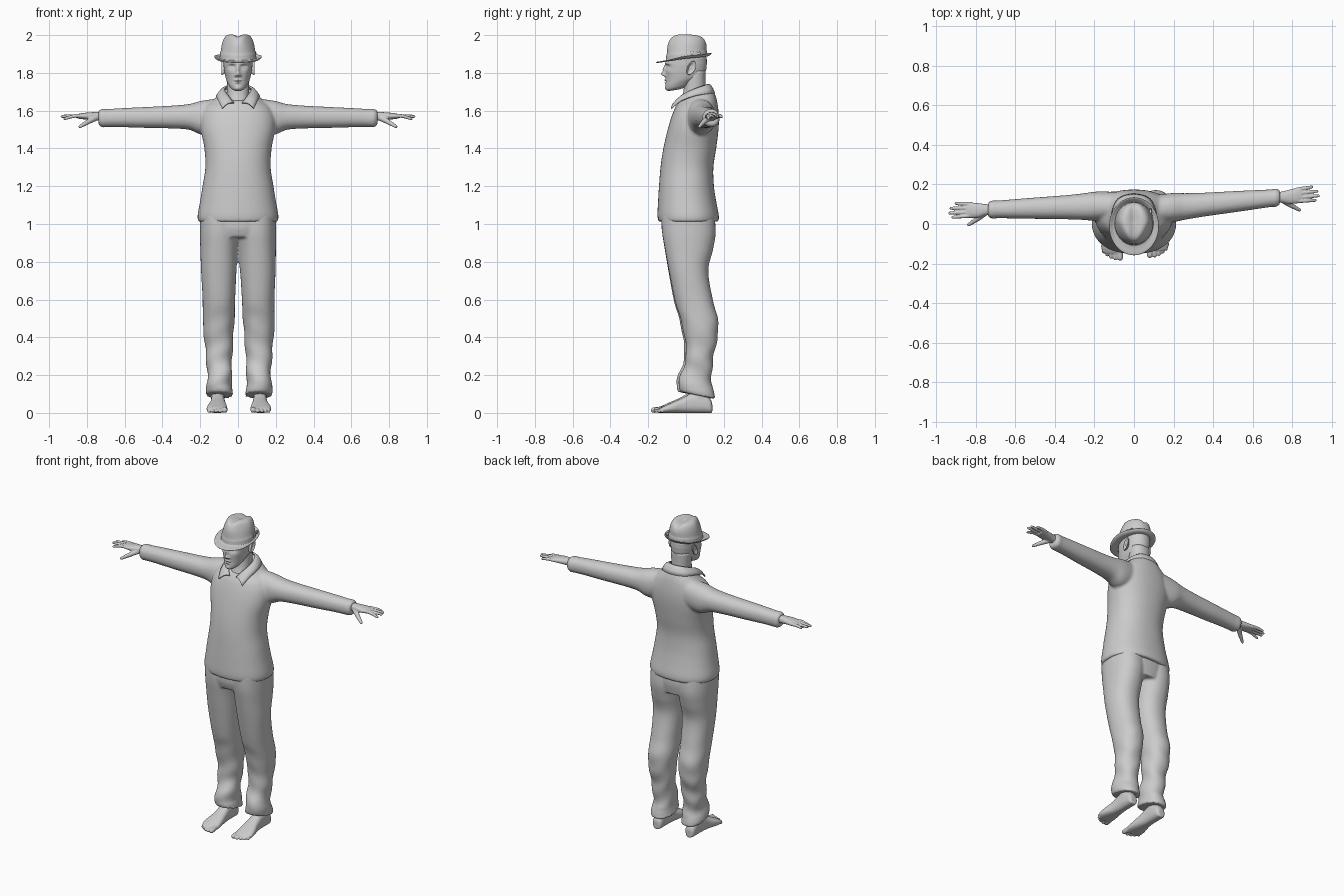
import bpy, bmesh, math
from mathutils import Vector


def spline(rows, steps):
    """Catmull-Rom interpolation through rows of numbers."""
    out = []
    for i in range(len(rows) - 1):
        p1, p2 = rows[i], rows[i + 1]
        p0 = rows[i - 1] if i else p1
        p3 = rows[i + 2] if i + 2 < len(rows) else p2
        for s in range(steps):
            t = s / steps
            out.append([0.5 * (2 * b + (c - a) * t + (2 * a - 5 * b + 4 * c - d) * t * t
                        + (3 * b - a - 3 * c + d) * t ** 3) for a, b, c, d in zip(p0, p1, p2, p3)])
    return out + [list(rows[-1])]


# Rings are (centre, half-axis U, half-axis V) flattened to nine numbers
def ring_z(yf, yb, hw, zf, zb, xc=0.0):
    return (xc, (yf + yb) / 2, (zf + zb) / 2, hw, 0, 0, 0, (yb - yf) / 2, (zb - zf) / 2)


def ring_x(x, y, z, ry, rz):
    return (x, y, z, 0, ry, 0, 0, 0, rz)


def ring_y(y, x, hw, top, low=0.0):
    return (x, y, (top + low) / 2, hw, 0, 0, 0, 0, (top - low) / 2)


def loft(bm, rings, seg=32, steps=5, n=2.2):
    def sp(v):
        return math.copysign(abs(v) ** (2 / n), v)
    loops = []
    for r in spline(rings, steps):
        c, u, v = Vector(r[:3]), Vector(r[3:6]), Vector(r[6:])
        angles = [2 * math.pi * k / seg for k in range(seg)]
        loops.append([bm.verts.new(c + u * sp(math.cos(a)) + v * sp(math.sin(a))) for a in angles])
    for a, b in zip(loops, loops[1:]):
        for k in range(seg):
            bm.faces.new((a[k], a[(k + 1) % seg], b[(k + 1) % seg], b[k]))
    bm.faces.new(loops[0])
    bm.faces.new(loops[-1])


def tube(bm, pts, radii):
    """Round-ended finger through the points."""
    pts = [Vector(p) for p in pts]
    d = (pts[-1] - pts[0]).normalized()
    u = d.cross(Vector((0.1, 0.2, 1))).normalized()
    v = d.cross(u)
    rings = [(*p, *(u * r), *(v * r)) for p, r in zip(pts, radii)]
    tip, r = pts[-1], radii[-1]
    rings += [(*(tip + d * r * 0.6), *(u * r * 0.75), *(v * r * 0.75)),
              (*(tip + d * r), *(u * r * 0.2), *(v * r * 0.2))]
    loft(bm, rings, 14, 3, 2)


def finish(name, bm, voxel=0, smooth=3, subsurf=0):
    bmesh.ops.recalc_face_normals(bm, faces=bm.faces[:])
    me = bpy.data.meshes.new(name)
    bm.to_mesh(me)
    bm.free()
    me.polygons.foreach_set("use_smooth", [True] * len(me.polygons))
    ob = bpy.data.objects.new(name, me)
    bpy.context.collection.objects.link(ob)
    if voxel:
        m = ob.modifiers.new("merge", 'REMESH')
        m.mode, m.voxel_size, m.use_smooth_shade = 'VOXEL', voxel, True
        m = ob.modifiers.new("soften", 'SMOOTH')
        m.factor, m.iterations = 0.5, smooth
    if subsurf:
        m = ob.modifiers.new("subdivide", 'SUBSURF')
        m.levels = m.render_levels = subsurf
    return ob


def arm_y(x):
    """Depth of the arm axis: the whole pose is turned a little."""
    return 0.088 + (0.096 if x > 0 else -0.032) * (abs(x) - 0.25)


# Shirt: torso and both sleeves merged
bm = bmesh.new()
loft(bm, [ring_z(*r) for r in [
    (-.146, .172, .211, 1.012, 1.012), (-.151, .174, .214, 1.045, 1.045), (-.148, .16, .201, 1.12, 1.12),
    (-.143, .148, .188, 1.2, 1.2), (-.135, .145, .173, 1.3, 1.3), (-.12, .16, .178, 1.4, 1.4),
    (-.097, .172, .197, 1.5, 1.5), (-.076, .174, .195, 1.57, 1.57), (-.058, .168, .17, 1.615, 1.63),
    (-.045, .158, .13, 1.635, 1.675), (-.035, .142, .098, 1.65, 1.71), (-.02, .12, .072, 1.655, 1.73)]],
    48, 6, 2.25)
for s in (1, -1):
    loft(bm, [ring_x(s * x, arm_y(s * x), z, ry, rz) for x, z, ry, rz in [
        (.10, 1.575, .07, .09), (.19, 1.563, .074, .09), (.26, 1.567, .067, .068), (.36, 1.566, .06, .06),
        (.5, 1.564, .054, .055), (.62, 1.563, .048, .05), (.69, 1.561, .045, .048), (.722, 1.561, .046, .049),
        (.724, 1.562, .038, .042), (.738, 1.562, .037, .041)]], 32, 6)
finish("shirt", bm, 0.008, 5)

# Collar: folded strip round the neck, with two points at the front
half = [(.022, -.052, 1.64, .084, -.078, 1.612), (.05, -.022, 1.676, .102, -.03, 1.65),
        (.07, .035, 1.708, .112, .045, 1.678), (.052, .098, 1.732, .08, .125, 1.69),
        (0, .118, 1.738, 0, .15, 1.692)]
path = half + [(-a, b, c, -d, e, f) for a, b, c, d, e, f in half[-2::-1]]
bm = bmesh.new()
rows = []
for p in spline(path, 5):
    a, b = Vector(p[:3]), Vector(p[3:])
    rows.append([bm.verts.new(a.lerp(b, t / 4) + Vector((0, 0, .012 * math.sin(math.pi * t / 4)))) for t in range(5)])
for a, b in zip(rows, rows[1:]):
    for k in range(4):
        bm.faces.new((a[k], a[k + 1], b[k + 1], b[k]))
collar = finish("collar", bm)
m = collar.modifiers.new("thickness", 'SOLIDIFY')
m.thickness, m.offset = 0.008, 0

# Trousers: hips and two legs, right leg set slightly back and outward
bm = bmesh.new()
loft(bm, [ring_z(-.115, .145, .17, .93, .91), ring_z(-.13, .156, .2, .98, .98), ring_z(-.13, .15, .2, 1.05, 1.05)], 40)
for s in (1, -1):
    rings = []
    for xin, xout, yf, yb, zf, zb in [
            (.03, .172, -.032, .155, .112, .074), (.035, .176, -.038, .15, .14, .1), (.04, .168, -.03, .135, .2, .18),
            (.036, .174, .0, .147, .29, .3), (.03, .184, -.008, .167, .4, .4), (.022, .19, -.03, .17, .5, .49),
            (.018, .19, -.06, .142, .6, .6), (.01, .197, -.09, .118, .75, .75), (.002, .2, -.112, .142, .87, .86),
            (-.008, .202, -.127, .157, .96, .95), (-.01, .2, -.13, .15, 1.05, 1.05)]:
        k = max(0, .95 - zf)
        dy = k * (0 if s > 0 else -.015)
        rings.append(ring_z(yf + dy, yb + dy, (xout - xin) / 2, zf, zb, s * (xin + xout) / 2 + .008 * k))
    first = len(bm.verts)
    loft(bm, rings, 40, 7)
    bm.verts.ensure_lookup_table()
    # soft cloth folds, strongest at shin and hem
    for v in bm.verts[first:]:
        x, y, z = v.co
        w = .0035 * max(0, min(1, (.62 - z) * 3)) * (1 if z > .14 else .3)
        v.co.y += w * math.sin(48 * z + 22 * x * s)
        v.co.x += w * math.sin(40 * z + 25 * y + s)
finish("trousers", bm, 0.008, 3)

# Feet: sole-flat body, ankle and five toes
for s, name in ((1, "right_foot"), (-1, "left_foot")):
    bm = bmesh.new()
    ox, oy = (.117, .002) if s > 0 else (-.107, -.012)
    loft(bm, [ring_y(y + oy, ox + s * x, hw, top) for y, x, hw, top in [
        (.137, 0, .018, .05), (.125, 0, .031, .075), (.085, 0, .036, .105), (.03, 0, .037, .105),
        (-.02, 0, .042, .08), (-.07, .003, .052, .058), (-.11, .004, .055, .04), (-.135, .0, .045, .028)]], 28, 4, 2.5)
    loft(bm, [ring_z(oy + .02, oy + .125, .035, .04, .04, ox), ring_z(oy + .025, oy + .12, .036, .17, .17, ox)], 24)
    for x, y, r in [(-.036, -.16, .0145), (-.012, -.162, .010), (.009, -.155, .0095), (.028, -.144, .009), (.045, -.128, .009)]:
        tube(bm, [(ox + s * x * .95, oy - .09, .024), (ox + s * x, oy - .125, .019), (ox + s * x * 1.03, oy + y, r)], [.011, r, r])
    finish(name, bm, 0.004, 3)

# Hands: palm, four fingers, thumb pointing forward and down
for s, name in ((1, "right_hand"), (-1, "left_hand")):
    bm = bmesh.new()

    def at(x, v, z):
        return (s * x, arm_y(s * x) - v, z)
    loft(bm, [ring_x(*at(x, v, z), ry, rz) for x, v, z, ry, rz in [
        (.70, 0, 1.568, .028, .025), (.745, 0, 1.57, .028, .023), (.785, .002, 1.571, .036, .02),
        (.825, 0, 1.571, .039, .016), (.85, -.001, 1.57, .035, .012)]], 24, 4)
    for v, tip, z in [(.027, .917, 1.557), (.009, .932, 1.569), (-.011, .926, 1.571), (-.031, .9, 1.567)]:
        tube(bm, [at(.82, v, 1.571), at(.865, v * 1.1, 1.572), at(tip, v * 1.2, z)], [.0105, .0098, .0075])
    tube(bm, [at(.755, .015, 1.562), at(.79, .043, 1.543), at(.836, .073, 1.516)], [.017, .0135, .0085])
    finish(name, bm, 0.0035, 3)

# Head: lofted skull with face features pushed in and out
bm = bmesh.new()
loft(bm, [ring_z(*r) for r in [
    (-.092, -.03, .02, 1.704, 1.713), (-.104, .02, .04, 1.711, 1.735), (-.108, .06, .054, 1.728, 1.765),
    (-.107, .09, .064, 1.755, 1.785), (-.109, .105, .071, 1.79, 1.81), (-.109, .109, .075, 1.82, 1.835),
    (-.108, .11, .077, 1.85, 1.86), (-.097, .105, .075, 1.89, 1.89), (-.06, .07, .05, 1.95, 1.95)]], 112, 12, 2.15)
BUMPS = [(0, 1.818, .009, .02, .014), (0, 1.793, .011, .011, .021), (.012, 1.787, .007, .007, .009),
         (.031, 1.832, .017, .011, -.014), (.031, 1.829, .011, .006, .007), (.03, 1.851, .024, .006, .006),
         (0, 1.762, .017, .005, .006), (0, 1.748, .015, .005, .006), (0, 1.755, .024, .0022, -.004),
         (0, 1.718, .016, .011, .005), (.05, 1.805, .016, .018, .003)]
for v in bm.verts:
    if v.co.y < -.02:
        x, z = abs(v.co.x), v.co.z
        v.co.y -= sum(d * math.exp(-((x - a) / p) ** 2 - ((z - b) / q) ** 2) for a, b, p, q, d in BUMPS)
finish("head", bm)

# Neck, visible in the open collar
bm = bmesh.new()
loft(bm, [ring_z(-.048, .1, .06, 1.58, 1.62), ring_z(-.03, .104, .058, 1.645, 1.68),
          ring_z(-.014, .103, .058, 1.7, 1.73), ring_z(-.005, .104, .062, 1.81, 1.81)], 40)
finish("neck", bm)

# Ears: flattened shell with a raised rim
for s, name in ((1, "right_ear"), (-1, "left_ear")):
    bm = bmesh.new()
    loft(bm, [ring_x(s * x, .022 + (x - .07) * .5, 1.826, r * .6, r) for x, r in
              [(.066, .024), (.076, .032), (.084, .037), (.088, .034), (.085, .026), (.08, .014), (.081, .004)]], 24, 3, 2)
    for v in bm.verts:
        v.co.y += (v.co.z - 1.826) * .25
        if v.co.z < 1.82:
            v.co.y += (1.82 - v.co.z) * -.15
    finish(name, bm)

# Hat: tilted brim, band and pinched crown in one loft
bm = bmesh.new()
loft(bm, [ring_z(*r) for r in [
    (-.09, .1, .08, 1.866, 1.886), (-.13, .122, .108, 1.856, 1.888), (-.157, .133, .123, 1.851, 1.899),
    (-.16, .138, .128, 1.855, 1.907), (-.154, .13, .121, 1.86, 1.907), (-.128, .118, .107, 1.862, 1.892),
    (-.108, .114, .098, 1.866, 1.889), (-.106, .113, .097, 1.87, 1.893), (-.105, .113, .096, 1.897, 1.915),
    (-.101, .109, .092, 1.899, 1.917), (-.1, .111, .088, 1.945, 1.948), (-.092, .105, .079, 1.978, 1.976),
    (-.08, .093, .066, 2.001, 1.995), (-.055, .065, .044, 2.009, 2.003), (-.03, .04, .022, 2.009, 2.004),
    (-.004, .012, .005, 2.009, 2.004)]], 48, 1, 2)
for v in bm.verts:
    h = max(0, min(1, (v.co.z - 1.92) / .07))
    v.co.x *= 1 - .3 * h * max(0, min(1, -(v.co.y - .01) / .09))
    v.co.z -= .016 * h * math.exp(-(v.co.x / .022) ** 2)
    if v.co.z < 1.91 and abs(v.co.x) > .1:
        v.co.z += (abs(v.co.x) - .1) * .25
finish("hat", bm, subsurf=2)

# Small bow on the hat band
bm = bmesh.new()
for y0, y1 in ((.02, .046), (.052, .078)):
    loft(bm, [(.094 - abs(y) * .16, y, 1.902, .006, 0, 0, 0, 0, h) for y, h in ((y0, .012), ((y0 + y1) / 2, .009), (y1, .012))], 16, 3, 4)
finish("hat_bow", bm)
